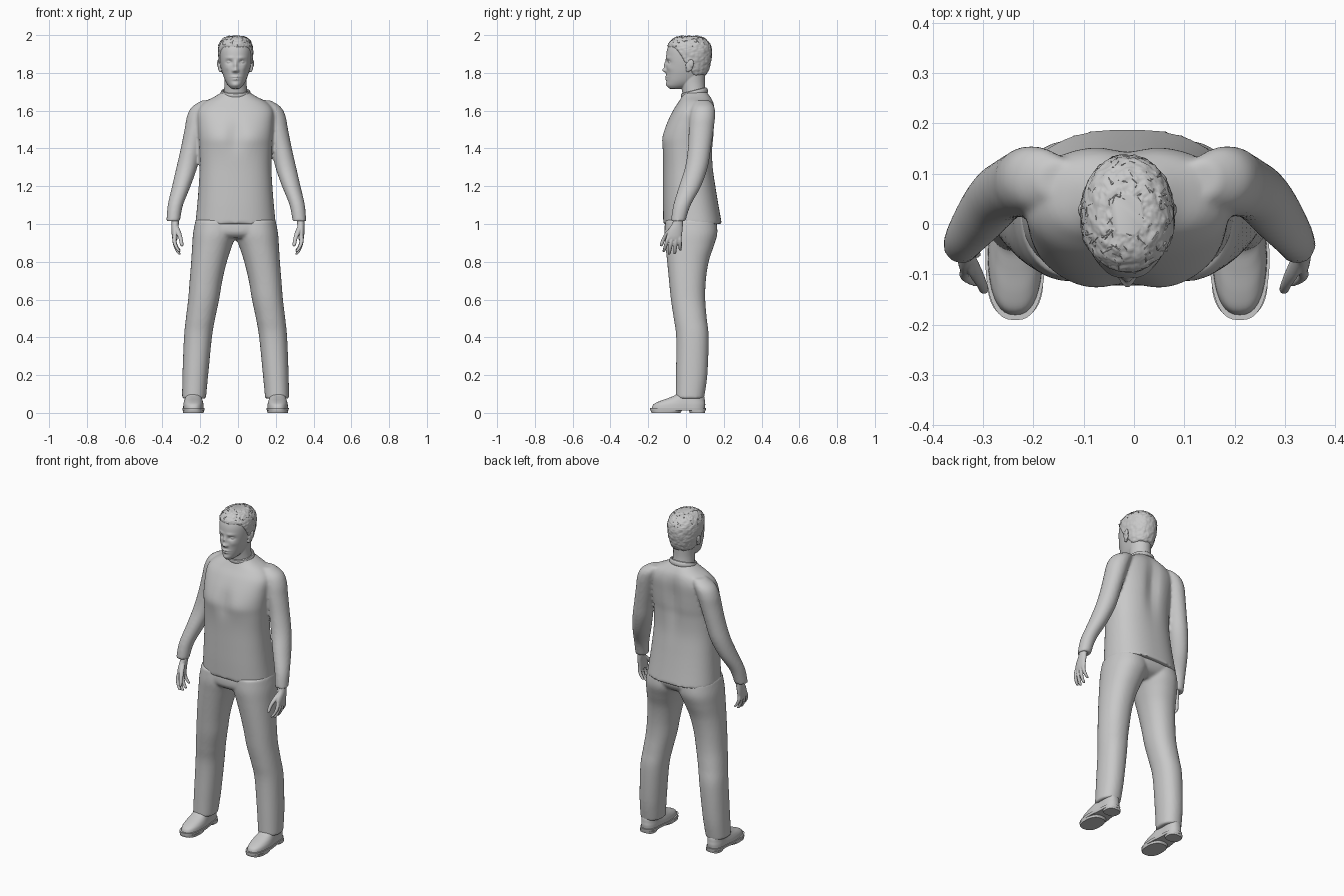
import bpy, bmesh, math, random
from mathutils import Vector, Matrix, noise

if "Cube" in bpy.data.objects:
    bpy.data.objects.remove(bpy.data.objects["Cube"])
random.seed(4)
MID = -0.013  # the body's centre line

grey = bpy.data.materials.new("clay_grey")
grey.use_nodes = True
grey.diffuse_color = (0.58, 0.58, 0.58, 1)
grey.node_tree.nodes["Principled BSDF"].inputs["Base Color"].default_value = grey.diffuse_color


def spline(a, b, c, d, t):
    return 0.5 * (2 * b + (c - a) * t + (2 * a - 5 * b + 4 * c - d) * t * t
                  + (3 * b - a - 3 * c + d) * t ** 3)


def loft(bm, rows, side=1, shift=MID, power=2.0, sides=40, steps=5, warp=None):
    """Stack of rounded rings; a row is z, x from, x to, y front, y back."""
    n = len(rows)
    dense = []
    for i in range(n - 1):
        four = [rows[max(i - 1, 0)], rows[i], rows[i + 1], rows[min(i + 2, n - 1)]]
        dense += [[spline(*v, k / steps) for v in zip(*four)] for k in range(steps)]
    dense.append(rows[-1])
    rings = []
    for z, x0, x1, y0, y1 in dense:
        ring = []
        for k in range(sides):
            a = math.tau * k / sides
            c, s = math.cos(a), math.sin(a)
            x = (x0 + x1) / 2 + (x1 - x0) / 2 * math.copysign(abs(c) ** (2 / power), c)
            y = (y0 + y1) / 2 + (y1 - y0) / 2 * math.copysign(abs(s) ** (2 / power), s)
            p = Vector((x * side, y, z))
            if warp:
                p = warp(p)
            ring.append(bm.verts.new((p.x + shift, p.y, p.z)))
        rings.append(ring)
    for a, b in zip(rings, rings[1:]):
        for k in range(sides):
            j = (k + 1) % sides
            bm.faces.new((a[k], a[j], b[j], b[k]))
    bm.faces.new(rings[0])
    bm.faces.new(rings[-1])


def sym(rows):
    return [(z, -w, w, y0, y1) for z, w, y0, y1 in rows]


def ball(bm, centre, size):
    m = Matrix.Translation(centre) @ Matrix.Diagonal((*size, 1))
    bmesh.ops.create_uvsphere(bm, u_segments=20, v_segments=12, radius=1, matrix=m)


def finish(bm, name, voxel=0, smooth=0):
    bmesh.ops.recalc_face_normals(bm, faces=bm.faces)
    me = bpy.data.meshes.new(name)
    bm.to_mesh(me)
    bm.free()
    me.materials.append(grey)
    ob = bpy.data.objects.new(name, me)
    bpy.context.collection.objects.link(ob)
    bpy.ops.object.select_all(action="DESELECT")
    ob.select_set(True)
    bpy.context.view_layer.objects.active = ob
    bpy.ops.object.shade_smooth_by_angle(angle=math.radians(45))
    if voxel:
        mod = ob.modifiers.new("blend", "REMESH")
        mod.mode, mod.voxel_size, mod.use_smooth_shade = "VOXEL", voxel, True
    if smooth:
        mod = ob.modifiers.new("relax", "SMOOTH")
        mod.factor, mod.iterations = 0.5, smooth
    return ob


def bump(p, x, z, sx, sz):
    return math.exp(-((abs(p.x) - x) / sx) ** 2 - ((p.z - z) / sz) ** 2)


# Sweater: torso and sleeves blended together
def chest(p):
    if p.y < 0:
        p.y += 0.012 * bump(p, 0, 1.47, 0.04, 0.08) - 0.006 * bump(p, 0.09, 1.45, 0.06, 0.06)
    else:
        p.y -= 0.02 * bump(p, 0, 1.5, 0.04, 0.16)
    return p


bm = bmesh.new()
loft(bm, sym([(1.0, .213, -.12, .19), (1.1, .203, -.122, .172), (1.2, .195, -.122, .156),
              (1.3, .19, -.122, .144), (1.4, .192, -.125, .144), (1.46, .196, -.125, .15),
              (1.53, .2, -.105, .154), (1.6, .2, -.07, .156), (1.645, .165, -.04, .148),
              (1.675, .11, -.022, .132), (1.7, .07, -.01, .112)]), power=2.4, sides=64, warp=chest)
for s in (1, -1):
    loft(bm, [(1.015, .298, .37, -.08, -.003), (1.1, .282, .363, -.067, .025),
              (1.2, .242, .34, -.037, .08), (1.3, .207, .317, -.005, .115),
              (1.4, .185, .294, .01, .132), (1.5, .16, .274, .015, .146),
              (1.57, .14, .261, .02, .154), (1.62, .12, .235, .03, .15),
              (1.655, .1, .18, .05, .125)], side=s, shift=-.009)
finish(bm, "sweater", 0.008, 4)

# Collar band
bpy.ops.mesh.primitive_torus_add(major_radius=.068, minor_radius=.009, major_segments=48,
                                 minor_segments=12, location=(MID, .045, 1.693),
                                 rotation=(math.radians(14), 0, 0))
collar = bpy.context.object
collar.name = "collar"
collar.scale = (1.03, 0.95, 1.7)
collar.data.materials.append(grey)
bpy.ops.object.shade_smooth_by_angle()

# Trousers: hips and two legs
bm = bmesh.new()
loft(bm, sym([(.925, .15, -.085, .1), (.95, .2, -.11, .145), (.99, .215, -.113, .165),
              (1.03, .2, -.105, .155)]), power=2.4, sides=56)
for s in (1, -1):
    loft(bm, [(.075, .157, .283, -.055, .095), (.2, .145, .281, -.053, .113),
              (.4, .125, .273, -.052, .12), (.5, .108, .263, -.065, .11),
              (.6, .087, .251, -.08, .102), (.7, .07, .243, -.09, .105),
              (.8, .046, .235, -.1, .12), (.88, .02, .23, -.108, .146),
              (.95, -.005, .225, -.114, .166), (1.02, -.005, .212, -.108, .16)],
         side=s, power=2.2)
finish(bm, "trousers", 0.008, 4)


# Shoes: upper, welt, and sole in two pads
def waist(p):
    p.x *= 1 - 0.14 * math.exp(-((p.y - .01) / .04) ** 2)
    return p


for s, label in ((1, "left"), (-1, "right")):
    at = MID + s * .223
    bm = bmesh.new()
    loft(bm, sym([(.022, .055, -.182, .1), (.045, .054, -.172, .102), (.062, .051, -.14, .1),
                  (.08, .047, -.09, .098), (.1, .044, -.05, .092), (.14, .042, -.035, .085)]),
         shift=at, power=2.5, warp=waist)
    finish(bm, label + "_shoe")
    bm = bmesh.new()
    loft(bm, sym([(.012, .058, -.19, .104), (.027, .06, -.191, .106)]),
         shift=at, power=2.6, steps=1, warp=waist)
    loft(bm, sym([(0, .054, -.183, -.03), (.014, .056, -.187, -.02)]), shift=at, power=2.5, steps=1)
    loft(bm, sym([(0, .044, .02, .1), (.014, .046, .015, .103)]), shift=at, power=2.8, steps=1)
    finish(bm, label + "_sole")

    # Hand: palm, four fingers and a thumb
    bm = bmesh.new()
    loft(bm, [(1.05, .312, .352, -.065, -.015), (1.01, .312, .352, -.07, -.016),
              (.97, .318, .352, -.092, -.018), (.935, .32, .35, -.103, -.022),
              (.915, .322, .346, -.1, -.026)], side=s, shift=0)
    for y, tip_y, tip_z in ((-.093, -.118, .852), (-.073, -.09, .838),
                            (-.053, -.06, .84), (-.034, -.03, .86)):
        finger = []
        for t, x, r in ((0, .335, .0105), (.35, .336, .0105), (.7, .326, .0095),
                        (.95, .312, .008), (1, .309, .003)):
            z, fy = .935 + (tip_z - .935) * t, y + (tip_y - y) * t
            finger.append((z, x - r, x + r, fy - r, fy + r))
        loft(bm, finger, side=s, shift=0, sides=14)
    thumb = [(z, x - r, x + r, y - r, y + r) for z, x, y, r in
             ((.99, .328, -.065, .013), (.955, .315, -.095, .014), (.92, .303, -.118, .011),
              (.89, .298, -.13, .0095), (.882, .297, -.132, .004))]
    loft(bm, thumb, side=s, shift=0, sides=14)
    finish(bm, label + "_hand", 0.0035, 2)


# Head: skull with shaped face, neck, ears and eyes
def face(p):
    if p.y < 0:
        p.y -= (0.011 * bump(p, 0, 1.84, .010, .022) + 0.019 * bump(p, 0, 1.814, .013, .011)
                + 0.006 * bump(p, .012, 1.81, .007, .007)
                + 0.008 * bump(p, 0, 1.779, .022, .005) + 0.007 * bump(p, 0, 1.766, .018, .005)
                + 0.005 * bump(p, 0, 1.737, .022, .012) + 0.004 * bump(p, .03, 1.88, .022, .008)
                + 0.004 * bump(p, .045, 1.825, .015, .015)
                - 0.012 * bump(p, .033, 1.857, .017, .010))
    return p


skull = sym([(1.716, .02, -.088, -.02), (1.732, .038, -.1, .03), (1.755, .053, -.103, .07),
             (1.785, .065, -.104, .098), (1.82, .075, -.105, .115), (1.87, .084, -.106, .128),
             (1.92, .087, -.101, .13), (1.955, .079, -.086, .119), (1.98, .059, -.058, .092),
             (1.99, .03, -.02, .055)])
bm = bmesh.new()
loft(bm, skull, power=2.15, sides=120, steps=12, warp=face)
loft(bm, sym([(1.64, .07, -.012, .108), (1.7, .062, -.02, .104), (1.75, .059, -.028, .1),
              (1.81, .062, -.035, .102)]))
for s in (1, -1):
    ball(bm, (MID + s * .033, -.081, 1.857), (.014, .013, .009))
    ball(bm, (MID + s * .085, .018, 1.84), (.009, .019, .032))
    ball(bm, (MID + s * .091, .028, 1.85), (.007, .014, .022))
    ball(bm, (MID + s * .08, .01, 1.815), (.008, .01, .012))
finish(bm, "head", 0.0032, 1)


# Hair: a rough cap that sinks into the skull below the hairline
def cap(p):
    t = min(max((p.y + .075) / .13, 0), 1)
    line = 1.937 - .15 * t * t * (3 - 2 * t)
    cover = min(max((p.z - line) / .012, -1), 1)
    out = (p - Vector((0, .015, 1.87))).normalized()
    rough = .0035 * noise.noise(p * 60) + .0025 * noise.noise(p * 150)
    return p + out * (.0065 * cover + (rough if cover > 0 else -.004))


bm = bmesh.new()
loft(bm, skull[3:], power=2.15, sides=110, steps=12, warp=cap)
bm.verts.ensure_lookup_table()
crown = [v.co.copy() for v in bm.verts if v.co.z > 1.945]
for co in random.sample(crown, 90):
    out = (co - Vector((MID, .015, 1.87))).normalized()
    lie = out.cross(Vector((random.uniform(-1, 1), random.uniform(-1, 1), .2))).normalized()
    turn = (lie + out * .15).to_track_quat("Z", "Y").to_matrix().to_4x4()
    bmesh.ops.create_cone(bm, segments=5, radius1=.003, radius2=.0005, depth=.02,
                          cap_ends=True, matrix=Matrix.Translation(co - out * .001) @ turn)
finish(bm, "hair")
